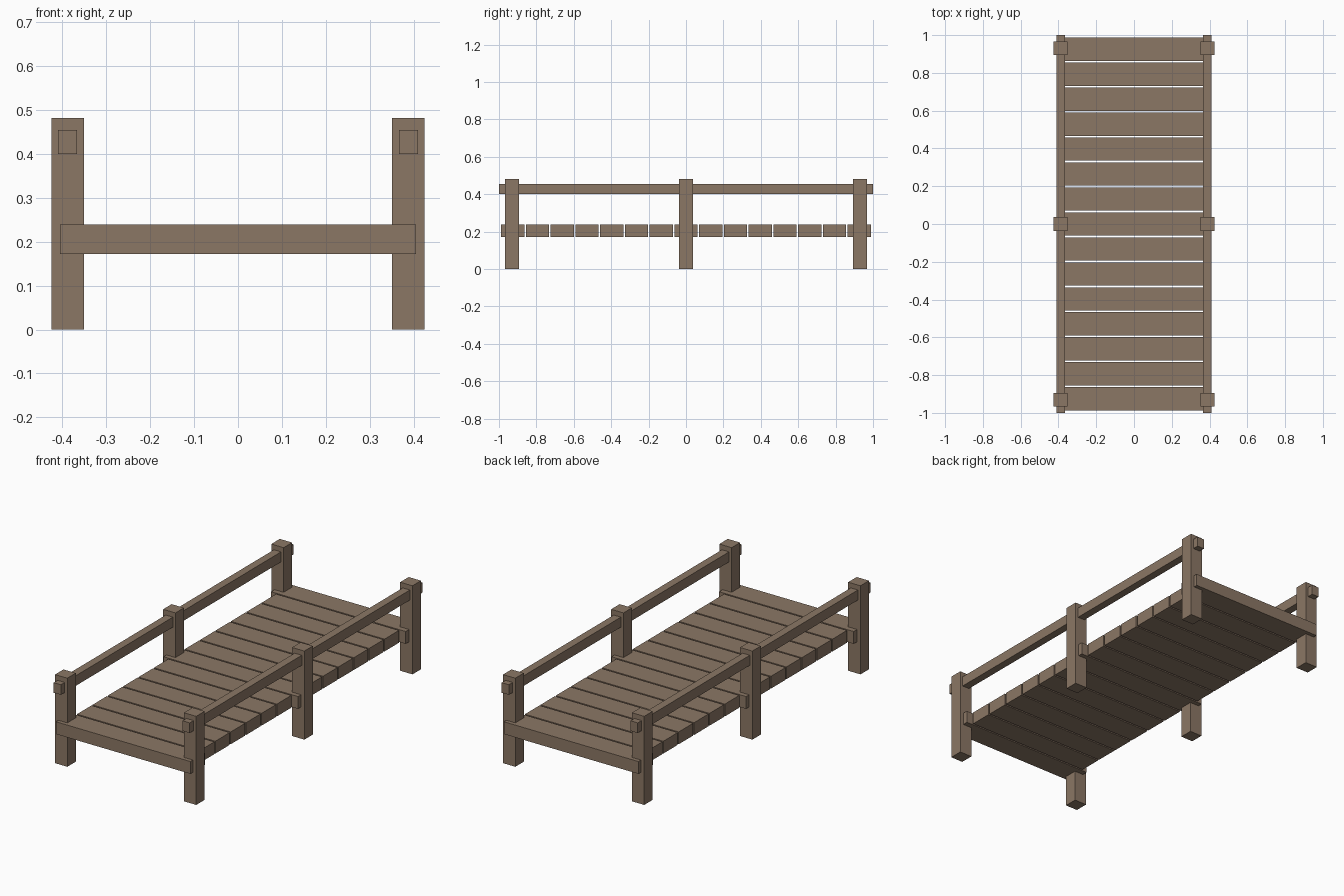
import bpy

cube = bpy.data.objects.get("Cube")
if cube:
    bpy.data.objects.remove(cube, do_unlink=True)

# Weathered wood
wood = bpy.data.materials.new("weathered_wood")
wood.use_nodes = True
color = (0.26, 0.185, 0.13, 1)
wood.diffuse_color = color
bsdf = next(n for n in wood.node_tree.nodes if n.type == 'BSDF_PRINCIPLED')
bsdf.inputs["Base Color"].default_value = color
bsdf.inputs["Roughness"].default_value = 0.9


def beam(name, center, size):
    bpy.ops.mesh.primitive_cube_add(size=1, location=center)
    obj = bpy.context.object
    obj.name = name
    obj.scale = size
    bpy.ops.object.transform_apply(location=False, rotation=False, scale=True)
    obj.data.materials.append(wood)
    return obj


# Deck planks: the ones at the posts are longer than the rest
PITCH = 0.1323
for i in range(-7, 8):
    at_posts = i in (-7, 0, 7)
    length = 0.81 if at_posts else 0.74
    name = "support_plank" if at_posts else "deck_plank"
    beam(f"{name}_{i + 8}", (0, i * PITCH, 0.2055), (length, 0.124, 0.067))

# Posts and handrails on both sides
for side, x in (("left", 0.388), ("right", -0.388)):
    for place, y in (("front", -0.93), ("middle", 0), ("back", 0.93)):
        beam(f"{place}_{side}_post", (x, y, 0.241), (0.074, 0.073, 0.482))
    beam(f"{side}_handrail", (x, 0, 0.4275), (0.043, 2, 0.055))
